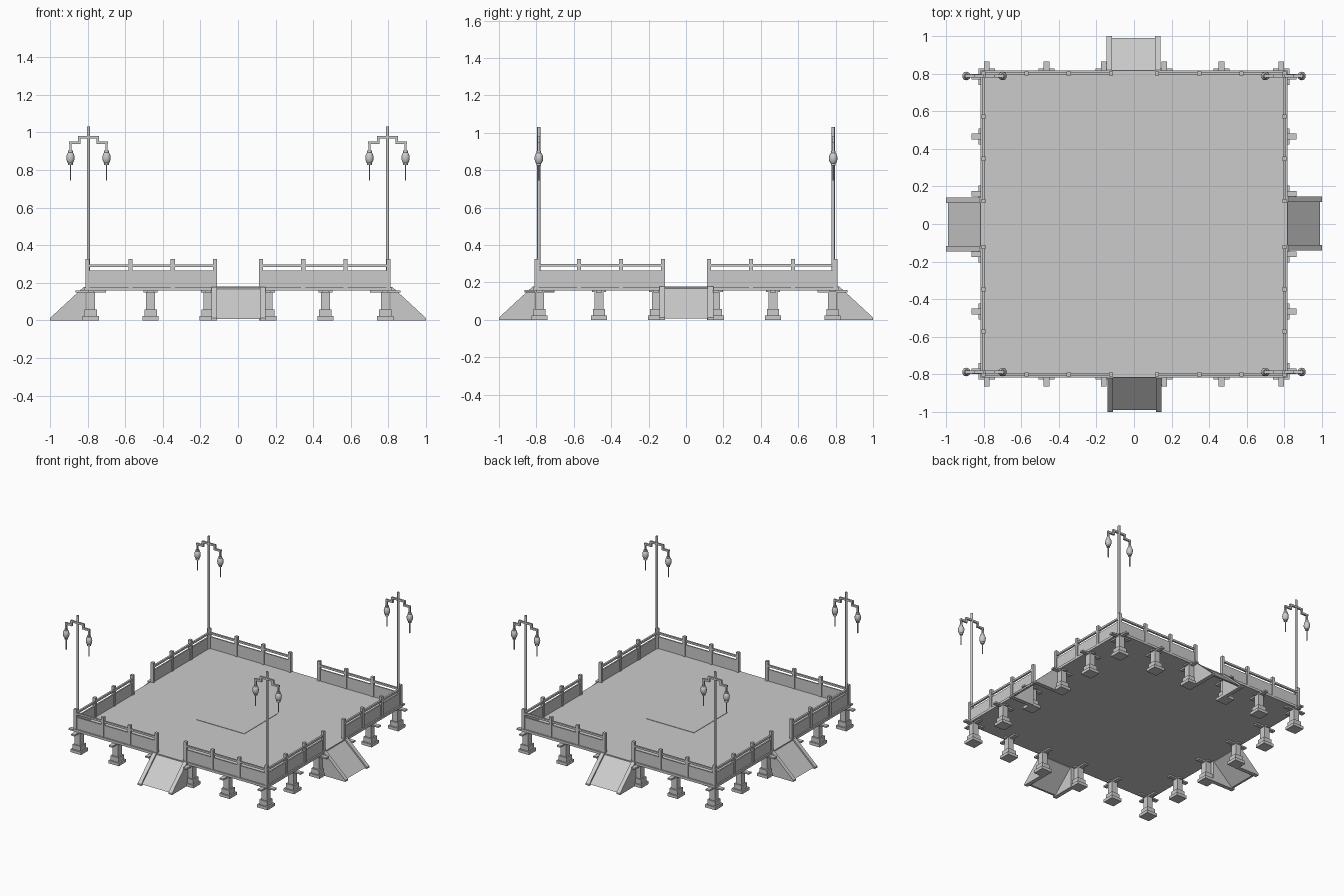
import bpy, bmesh, math
from mathutils import Matrix, Vector

cube = bpy.data.objects.get("Cube")
if cube:
    bpy.data.objects.remove(cube, do_unlink=True)

grey = bpy.data.materials.new("plain_grey")
grey.use_nodes = True
grey.diffuse_color = (0.6, 0.6, 0.6, 1)
grey.node_tree.nodes["Principled BSDF"].inputs["Base Color"].default_value = (0.6, 0.6, 0.6, 1)

DECK_TOP = 0.176
EDGE = 0.815
RAIL = 0.80


def finish(name, bm, turn=0, smooth=False):
    """Turn the part about z in quarter turns and make it an object."""
    bmesh.ops.rotate(bm, verts=bm.verts, cent=(0, 0, 0),
                     matrix=Matrix.Rotation(turn * math.pi / 2, 3, 'Z'))
    bmesh.ops.recalc_face_normals(bm, faces=bm.faces)
    mesh = bpy.data.meshes.new(name)
    bm.to_mesh(mesh)
    bm.free()
    mesh.materials.append(grey)
    obj = bpy.data.objects.new(name, mesh)
    bpy.context.collection.objects.link(obj)
    if smooth:
        bpy.ops.object.select_all(action='DESELECT')
        obj.select_set(True)
        bpy.context.view_layer.objects.active = obj
        bpy.ops.object.shade_smooth_by_angle(angle=math.radians(50))


def box(bm, x, y, z):
    """Box from three (low, high) ranges."""
    mid = Vector((sum(x), sum(y), sum(z))) / 2
    scale = Matrix.Diagonal((x[1] - x[0], y[1] - y[0], z[1] - z[0], 1))
    bmesh.ops.create_cube(bm, size=1, matrix=Matrix.Translation(mid) @ scale)


def block(bm, cx, cy, wx, wy, z0, z1):
    """Box centred on (cx, cy)."""
    box(bm, (cx - wx / 2, cx + wx / 2), (cy - wy / 2, cy + wy / 2), (z0, z1))


def prism(bm, profile, x0, x1):
    """Extrude a (y, z) profile along x."""
    face = bm.faces.new([bm.verts.new((x0, y, z)) for y, z in profile])
    # keep the starting face so that both ends are closed
    new = bmesh.ops.extrude_face_region(bm, geom=[face], use_keep_orig=True)["geom"]
    bmesh.ops.translate(bm, vec=(x1 - x0, 0, 0),
                        verts=[v for v in new if isinstance(v, bmesh.types.BMVert)])


def tube(bm, cx, cy, radius, z0, z1, sides=8):
    """Upright closed cylinder."""
    bmesh.ops.create_cone(bm, cap_ends=True, segments=sides, radius1=radius, radius2=radius,
                          depth=z1 - z0, matrix=Matrix.Translation((cx, cy, (z0 + z1) / 2)))


# Deck and the square plate in its middle
bm = bmesh.new()
block(bm, 0, 0, EDGE * 2, EDGE * 2, 0.158, DECK_TOP)
finish("deck", bm)
bm = bmesh.new()
block(bm, 0, -0.01, 0.4, 0.4, DECK_TOP, DECK_TOP + 0.003)
finish("centre_plate", bm)


def pier(bm, cx, cy, corner):
    """Stepped foot, shaft and crossed bracket beams."""
    block(bm, cx, cy, 0.087, 0.087, 0, 0.022)
    block(bm, cx, cy, 0.066, 0.066, 0.022, 0.058)
    block(bm, cx, cy, 0.046, 0.046, 0.058, 0.15)
    block(bm, cx, cy, 0.16 if corner else 0.075, 0.03, 0.148, 0.159)
    block(bm, cx, cy, 0.03, 0.16, 0.147, 0.1585)


for side in range(4):
    # Piers along one edge, with one corner each
    bm = bmesh.new()
    for x in (-0.783, -0.465, -0.16, 0.16, 0.465):
        pier(bm, x, -0.783, x < -0.7)
    finish("piers", bm, side)

    # Fence posts, panels and handrails, open in the middle
    posts, panels, rails = bmesh.new(), bmesh.new(), bmesh.new()
    for s in (-1, 1):
        for x in (0.123, 0.347, 0.572):
            block(posts, s * x, -RAIL, 0.022, 0.022, DECK_TOP, 0.326)
        span = sorted((s * 0.123, s * RAIL))
        box(panels, span, (-RAIL - 0.005, -RAIL + 0.005), (DECK_TOP, 0.265))
        box(rails, span, (-RAIL - 0.007, -RAIL + 0.007), (0.284, 0.298))
    block(posts, -RAIL, -RAIL, 0.022, 0.022, DECK_TOP, 0.326)
    finish("fence_posts", posts, side)
    finish("fence_panels", panels, side)
    finish("handrails", rails, side)

    # Ramp: sloped slab between two triangular side walls
    bm = bmesh.new()
    prism(bm, [(-EDGE, 0.168), (-0.99, 0.008), (-0.975, 0.008), (-EDGE, 0.153)], -0.115, 0.12)
    finish("ramp_slope", bm, side)
    bm = bmesh.new()
    for x in (-0.142, 0.116):
        prism(bm, [(-EDGE + 0.005, 0.178), (-EDGE - 0.005, 0.178), (-1, 0.012),
                   (-1, 0), (-EDGE + 0.005, 0)], x, x + 0.03)
    finish("ramp_side_walls", bm, side)

# Corner lamps
for px in (-0.795, 0.795):
    for py in (-0.787, 0.787):
        bm = bmesh.new()
        tube(bm, px, py, 0.009, DECK_TOP, 1.03)
        finish("lamp_pole", bm, smooth=True)

        arms, lanterns, tassels = bmesh.new(), bmesh.new(), bmesh.new()
        block(arms, px, py, 0.11, 0.014, 0.967, 0.981)
        for s in (-1, 1):
            lx = px + s * 0.096
            block(arms, px + s * 0.05, py, 0.014, 0.0142, 0.938, 0.98)
            block(arms, px + s * 0.073, py, 0.06, 0.0138, 0.938, 0.952)
            block(arms, lx, py, 0.012, 0.012, 0.895, 0.951)
            place = Matrix.Translation((lx, py, 0.864))
            bmesh.ops.create_uvsphere(lanterns, u_segments=10, v_segments=8, radius=1,
                                      matrix=place @ Matrix.Diagonal((0.023, 0.023, 0.035, 1)))
            tube(lanterns, lx, py, 0.013, 0.889, 0.902)
            tube(lanterns, lx, py, 0.013, 0.826, 0.838)
            tube(tassels, lx, py, 0.004, 0.745, 0.83, 6)
        finish("lamp_arms", arms)
        finish("lanterns", lanterns, smooth=True)
        finish("tassels", tassels)
